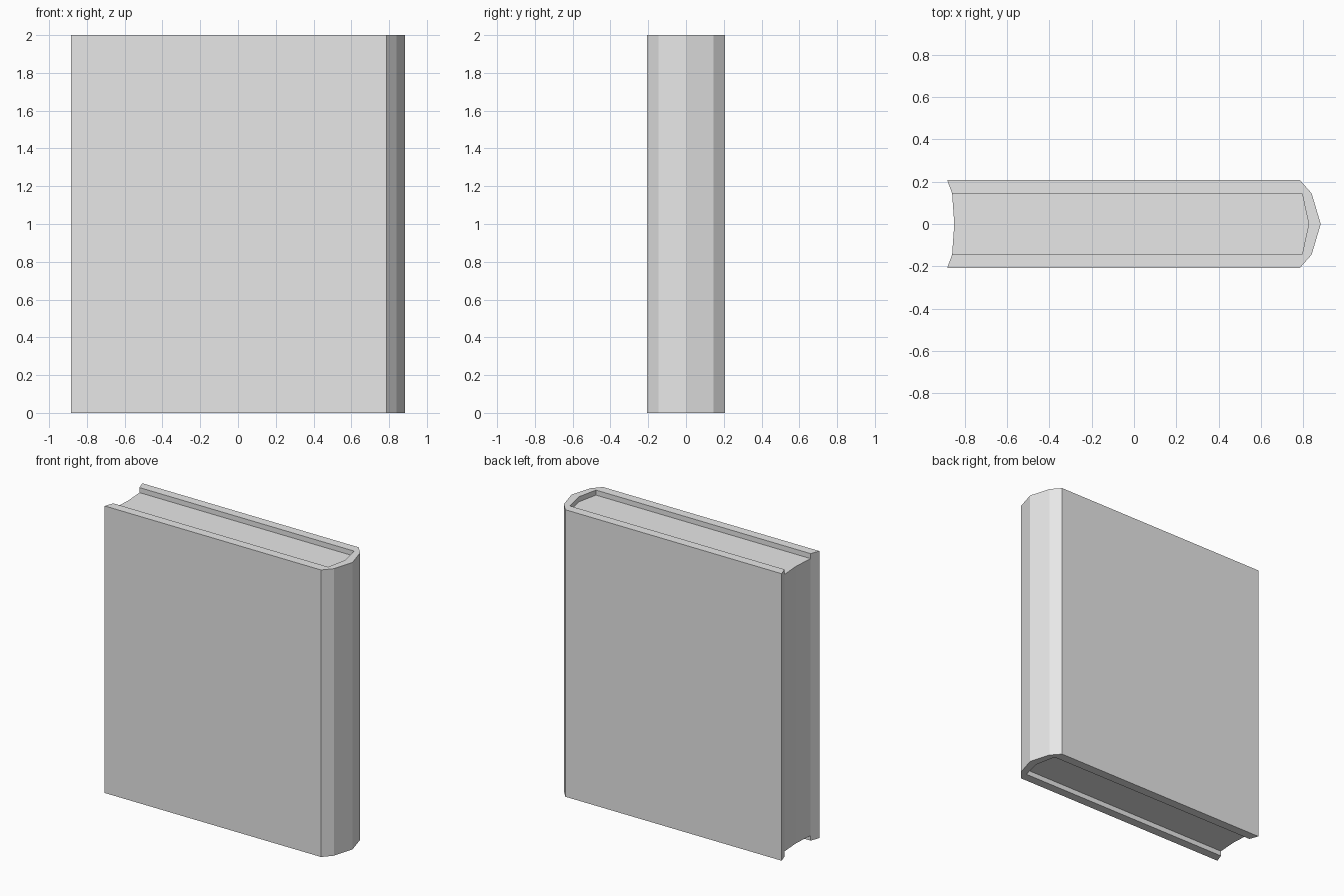
import bpy
import bmesh

cube = bpy.data.objects.get("Cube")
if cube:
    bpy.data.objects.remove(cube, do_unlink=True)

grey = bpy.data.materials.new("plain grey")
colour = (0.8, 0.8, 0.8, 1)
grey.use_nodes = True
grey.diffuse_color = colour
grey.node_tree.nodes["Principled BSDF"].inputs["Base Color"].default_value = colour

HEIGHT = 2.0
RECESS = 0.035


def mirrored(half):
    """Continue a half profile, ending on y = 0, across to the other side."""
    return half + [(x, -y) for x, y in reversed(half[:-1])]


def extrude_profile(name, outline, bottom, top):
    bm = bmesh.new()
    face = bm.faces.new([bm.verts.new((x, y, bottom)) for x, y in outline])
    grown = bmesh.ops.extrude_face_region(bm, geom=[face])
    moved = [v for v in grown["geom"] if isinstance(v, bmesh.types.BMVert)]
    bmesh.ops.translate(bm, verts=moved, vec=(0, 0, top - bottom))
    bmesh.ops.recalc_face_normals(bm, faces=bm.faces)
    mesh = bpy.data.meshes.new(name)
    bm.to_mesh(mesh)
    bm.free()
    mesh.materials.append(grey)
    obj = bpy.data.objects.new(name, mesh)
    bpy.context.collection.objects.link(obj)
    return obj


# Boards and faceted spine, wrapped round the pages in one piece
outer = mirrored([(-0.883, -0.207), (0.785, -0.207), (0.84, -0.145), (0.883, 0)])
inner = mirrored([(-0.86, -0.144), (0.795, -0.144), (0.826, 0)])
extrude_profile("cover", outer + inner[::-1], 0, HEIGHT)

# Page block, sunk at both ends, with a hollow fore-edge
fore_edge = [(-0.85, 0)]
extrude_profile("pages", inner + fore_edge, RECESS, HEIGHT - RECESS)
